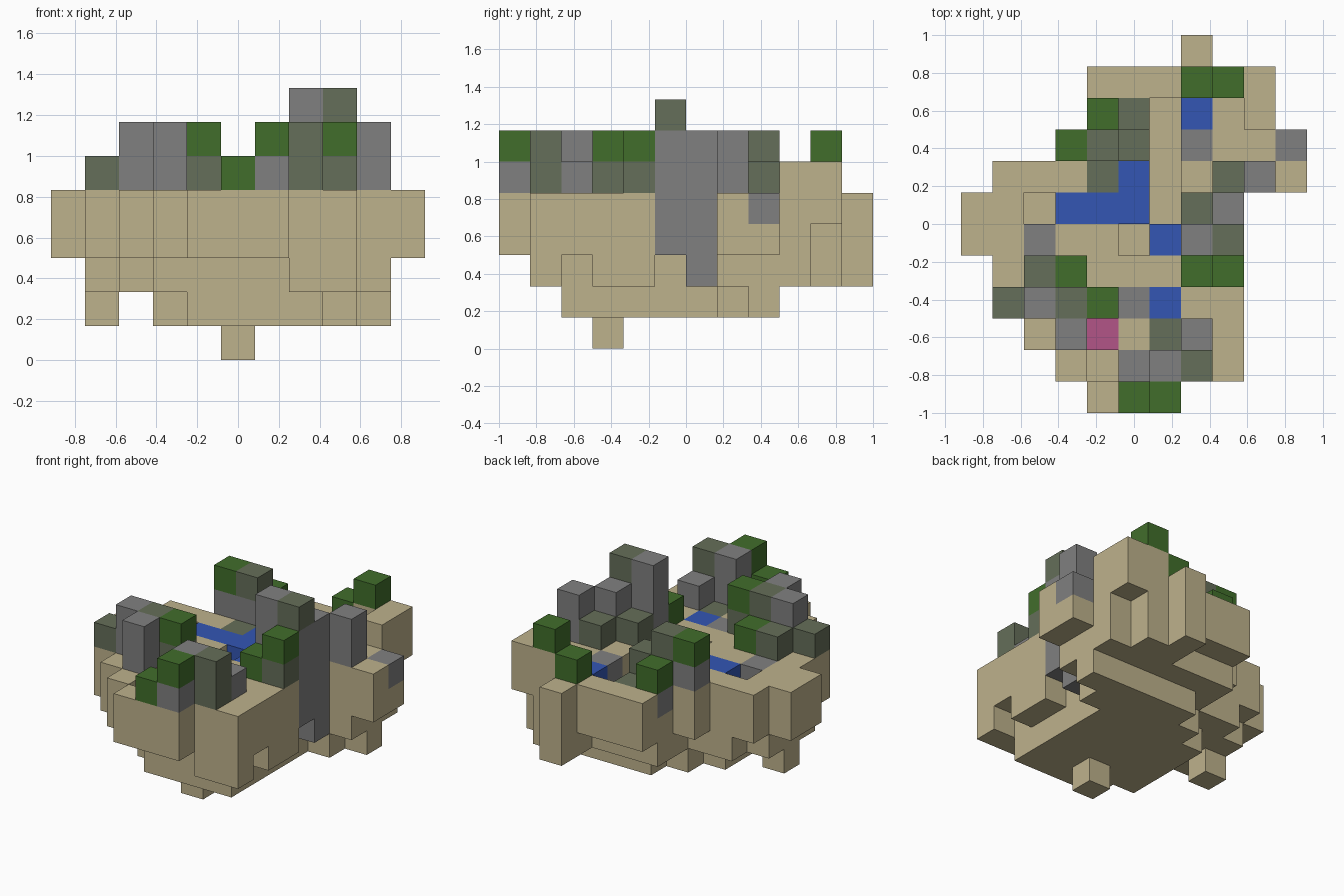
import bpy, bmesh
from mathutils import Vector

cube = bpy.data.objects.get("Cube")
if cube:
    bpy.data.objects.remove(cube, do_unlink=True)

UNIT = 1 / 6
GROUND = 5  # usual ground height in blocks

# Colours (linear), keyed by the letter used in the plans below
PARTS = {
    "t": ("sand_ground", "sand", (0.515, 0.445, 0.262)),
    "s": ("stone_blocks", "grey stone", (0.216, 0.216, 0.216)),
    "m": ("mossy_blocks", "mossy stone", (0.130, 0.156, 0.100)),
    "g": ("leaf_blocks", "leaf green", (0.053, 0.155, 0.024)),
    "w": ("water_pools", "water blue", (0.033, 0.093, 0.456)),
    "p": ("flower_block", "flower pink", (0.445, 0.091, 0.242)),
}

# Plan of the ground surface, back row first; capital T is a hollow one block deep
SURFACE = """
.......t...
....ttttttt
....tmTwtt.
...ttmTstts
.tttmwTtttt
ttTwwwTttt.
ttsttTwtt..
.tttttttt..
.ttttswtt..
..ttptmtt..
...tTsttt..
....ttt....
""".split()
SURFACE[1] = SURFACE[1][:-1] + "."
SURFACE[5] = SURFACE[5][:-2] + ".."

# Underside plan: a is the lowest block layer, each later letter one layer higher
UNDERSIDE = """
.......c...
....dddcce.
....cccccc.
...dcbbbbbd
.dccbbbbbcd
dccbbbbbc..
dbcbbbbbd..
.ccbbbbbc..
.dcbbabbc..
..dcbbbbd..
...ddddcc..
....ddd....
""".split()

# Columns standing on the ground: colours from the ground up, with (column, row)
STACKS = {
    "g": [(5, 0), (3, 4), (7, 4), (7, 10), (4, 9)],
    "m": [(1, 3), (2, 4), (7, 6), (8, 7), (5, 8)],
    "s": [(7, 2)],
    "ss": [(2, 3), (3, 2), (6, 1), (8, 6), (9, 7)],
    "mm": [(7, 1), (3, 3)],
    "mg": [(4, 3), (8, 4)],
    "sg": [(6, 0), (3, 8)],
    "sm": [(4, 8)],
    "tg": [(8, 10)],
    "t": [(9, 9), (9, 10)],
    "sss": [(7, 5)],
    "ssm": [(8, 5)],
}
# Columns whose stone runs down the cliff to the underside
CLIFF_STONE = [(8, 5), (8, 6)]

# Fill the block grid
blocks = {}
for j, (tops, bottoms) in enumerate(zip(reversed(SURFACE), reversed(UNDERSIDE))):
    for i, (top, bottom) in enumerate(zip(tops, bottoms)):
        if top == "." or bottom == ".":
            continue
        height = GROUND - top.isupper()
        for k in range("abcde".index(bottom), height):
            blocks[i, j, k] = "s" if (i, j) in CLIFF_STONE else "t"
        if top != "t" and top != "T":
            blocks[i, j, height - 1] = top
for colours, places in STACKS.items():
    for i, j in places:
        for n, letter in enumerate(colours):
            blocks[i, j, GROUND + n] = letter
blocks[4, 9, GROUND - 1] = "s"  # stone under the back leaf block

AXES = [Vector((1, 0, 0)), Vector((0, 1, 0)), Vector((0, 0, 1))]


def exposed_quads(letter):
    """Corners of each block side that does not touch another block."""
    for cell, colour in blocks.items():
        if colour != letter:
            continue
        middle = Vector(cell) + Vector((-5, -5.5, 0.5))
        for a in range(3):
            for sign in (-1, 1):
                normal = AXES[a] * sign
                beside = tuple(c + int(n) for c, n in zip(cell, normal))
                if beside in blocks:
                    continue
                u = AXES[(a + 1) % 3] / 2
                v = AXES[(a + 2) % 3] * sign / 2
                face = middle + normal / 2
                yield [(face + d) * UNIT for d in (-u - v, u - v, u + v, v - u)]


# One object per kind of block
for letter, (name, colour_name, rgb) in PARTS.items():
    mat = bpy.data.materials.new(colour_name)
    mat.use_nodes = True
    mat.diffuse_color = (*rgb, 1)
    shader = next(n for n in mat.node_tree.nodes if n.type == "BSDF_PRINCIPLED")
    shader.inputs["Base Color"].default_value = (*rgb, 1)
    shader.inputs["Roughness"].default_value = 0.9

    bm = bmesh.new()
    for quad in exposed_quads(letter):
        bm.faces.new([bm.verts.new(co) for co in quad])
    bmesh.ops.remove_doubles(bm, verts=bm.verts, dist=0.001)
    mesh = bpy.data.meshes.new(name)
    bm.to_mesh(mesh)
    bm.free()
    mesh.materials.append(mat)
    bpy.context.collection.objects.link(bpy.data.objects.new(name, mesh))
